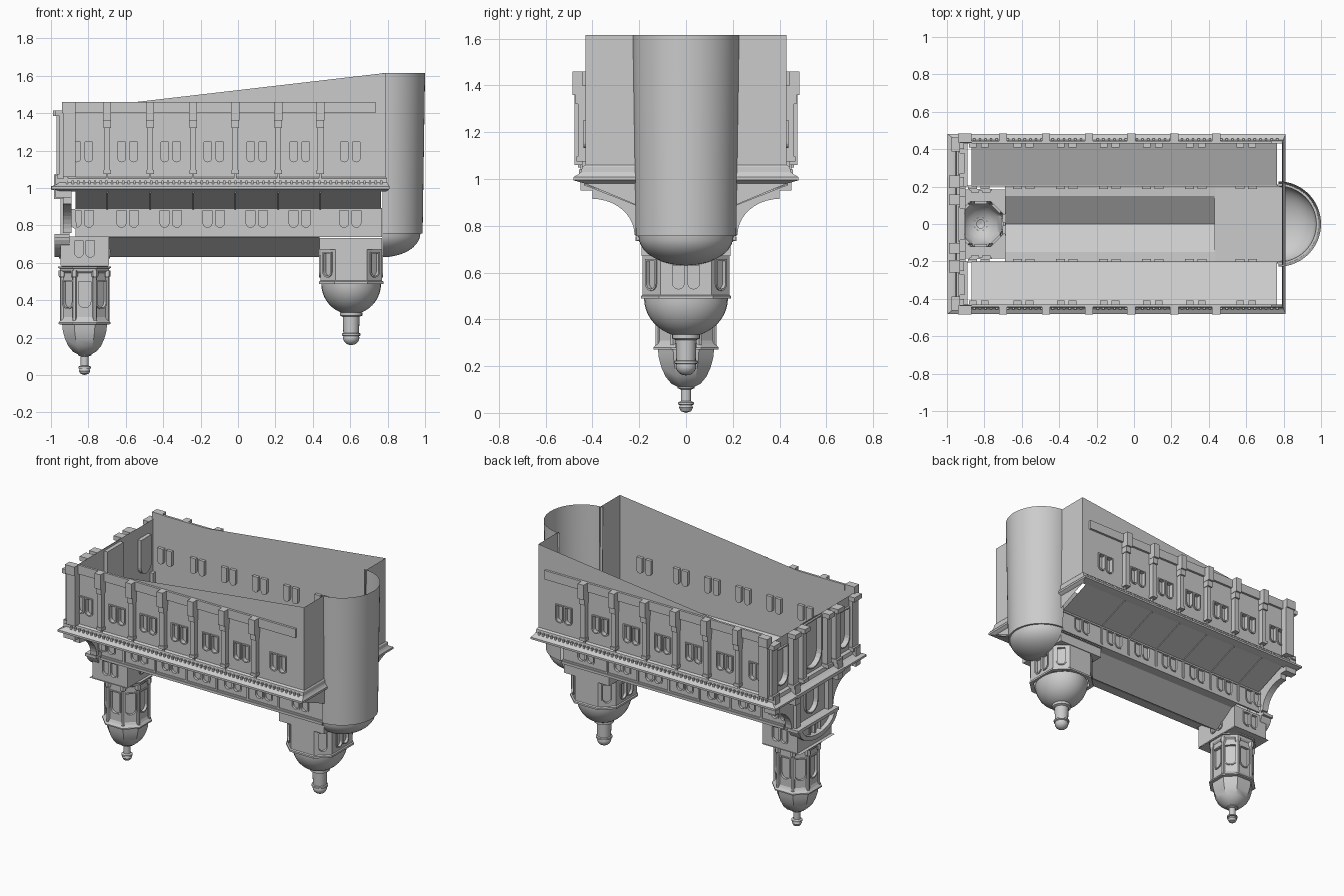
import bpy, bmesh
from math import sin, cos, pi, hypot
from mathutils import Matrix, Vector

if "Cube" in bpy.data.objects:
    bpy.data.objects.remove(bpy.data.objects["Cube"])


def finish(name, bm, smooth=False):
    bmesh.ops.recalc_face_normals(bm, faces=bm.faces[:])
    me = bpy.data.meshes.new(name)
    bm.to_mesh(me)
    bm.free()
    ob = bpy.data.objects.new(name, me)
    bpy.context.collection.objects.link(ob)
    if smooth:
        bpy.context.view_layer.objects.active = ob
        ob.select_set(True)
        bpy.ops.object.shade_smooth_by_angle(angle=0.7)
        ob.select_set(False)
    return ob


def add_box(bm, x0, x1, y0, y1, z0, z1):
    m = Matrix.Translation(((x0+x1)/2, (y0+y1)/2, (z0+z1)/2)) @ Matrix.Diagonal((x1-x0, y1-y0, z1-z0, 1))
    bmesh.ops.create_cube(bm, size=1, matrix=m)


def boxes(name, items):
    bm = bmesh.new()
    for i in items:
        add_box(bm, *i)
    return finish(name, bm)


def loft(name, rings, closed=True, smooth=False, cap=False):
    bm = bmesh.new()
    vs = [[bm.verts.new(p) for p in r] for r in rings]
    n = len(rings[0])
    for a, b in zip(vs, vs[1:]):
        for i in range(n if closed else n-1):
            j = (i+1) % n
            bm.faces.new((a[i], a[j], b[j], b[i]))
    if cap:
        bm.faces.new(vs[0])
        bm.faces.new(vs[-1])
    return finish(name, bm, smooth)


def lathe(name, prof, cx, cy=0, n=32, sx=1, sy=1, a0=0, a1=2*pi):
    full = a1-a0 > 6.2
    k = n if full else n+1
    rings = [[(cx+sx*r*cos(a0+(a1-a0)*i/n), cy+sy*r*sin(a0+(a1-a0)*i/n), z) for i in range(k)] for r, z in prof]
    return loft(name, rings, full, n > 8)


def frame(o, u, n):
    m = Matrix((u, (0, 0, 1), n)).transposed().to_4x4()
    m.translation = o
    return m


def side(s, y):
    return frame((0, s*y, 0), (1, 0, 0), (0, s, 0))


# hanging arch outline: round end at the bottom
def arch(c, w, z0, z1):
    r = w/2
    return [(c-r, z1)] + [(c-r*cos(pi*i/10), z0+r-r*sin(pi*i/10)) for i in range(11)] + [(c+r, z1)]


def rect(a, b, c, d):
    return [(a, c), (b, c), (b, d), (a, d)]


# flat wall with openings, recessed niches and raised trims
def wall(name, outline, holes, M, depth=0.02, trim=0.008):
    bm = bmesh.new()
    edges, loops = [], []
    for pts in [outline]+holes:
        v = [bm.verts.new(M @ Vector((p[0], p[1], 0))) for p in pts]
        edges += [bm.edges.new((v[i], v[(i+1) % len(v)])) for i in range(len(v))]
        loops.append(v)
    bmesh.ops.triangle_fill(bm, edges=edges, use_beauty=True, use_dissolve=False)
    nrm = M.to_3x3() @ Vector((0, 0, 1))
    for pts, v in zip(holes, loops[1:]):
        n = len(v)
        if depth:
            b = [bm.verts.new(q.co - nrm*depth) for q in v]
            for i in range(n):
                bm.faces.new((v[i], v[(i+1) % n], b[(i+1) % n], b[i]))
            bm.faces.new(b)
        if trim:
            cx = sum(p[0] for p in pts)/n
            z0, z1 = min(p[1] for p in pts), max(p[1] for p in pts)
            w = max(p[0] for p in pts)-cx
            fx, fz, cz = 1+0.008/w, 1+0.016/(z1-z0), (z0+z1)/2
            o = [M @ Vector((cx+(p[0]-cx)*fx, cz+(p[1]-cz)*fz, 0)) for p in pts]
            rings = [[bm.verts.new(q) for q in o], [bm.verts.new(q+nrm*trim) for q in o],
                     [bm.verts.new(q.co+nrm*trim) for q in v], v]
            for a, c in zip(rings, rings[1:]):
                for i in range(n):
                    bm.faces.new((a[i], a[(i+1) % n], c[(i+1) % n], c[i]))
    return finish(name, bm)


# ring of walls around a polygon; fn(edge index) gives its window outlines
def walls_around(name, poly, cx, z0, z1, fn):
    for i, (a, b) in enumerate(zip(poly, poly[1:]+poly[:1])):
        d = Vector((b[0]-a[0], b[1]-a[1], 0))
        L = d.length
        u = d/L
        o = (cx+(a[0]+b[0])/2, (a[1]+b[1])/2, 0)
        wall(f"{name}_{i}", rect(-L/2, L/2, z0, z1), fn(i), frame(o, u, (u.y, -u.x, 0)), 0.012, 0.006)


def octagon(a, b, c, d):
    return [(a, -b), (a, b), (c, d), (-c, d), (-a, b), (-a, -b), (-c, -d), (c, -d)]


BAYS = [-.83, -.59, -.36, -.13, .10, .33, .60]
PIERS = [-.70, -.47, -.24, -.015, .215, .44]

for s in (-1, 1):
    t = "front" if s < 0 else "rear"
    # aisle wall with paired windows and sloping open rim
    wall(f"aisle_wall_{t}", [(-.93, .985), (.79, .985), (.79, 1.615), (-.93, 1.415)],
         [arch(c+d, .042, 1.14, 1.245) for c in BAYS for d in (-.032, .032)], side(s, .43))
    # upper nave wall
    wall(f"clerestory_{t}", rect(-.87, .77, .745, .89),
         [arch(c+d, .048, .79, .88) for c in BAYS for d in (-.033, .033)], side(s, .2), .012, .005)
    loft(f"aisle_roof_{t}", [[(x, s*.435, .98), (x, s*.2, .888)] for x in (-.87, .765)], False)
    ys = lambda a, b: (min(s*a, s*b), max(s*a, s*b))
    boxes(f"plinth_band_{t}", [(-.87, .735, *ys(.43, .445), 1.40, 1.46)])
    boxes(f"nave_cornice_{t}", [(-.87, .77, *ys(.2, .212), .738, .755), (-.87, .77, *ys(.2, .206), .755, .765),
                                (-.87, .77, *ys(.2, .207), .88, .893)])
    # buttresses with stepped feet and caps
    b = []
    for x in PIERS:
        b += [(x-.016, x+.016, *ys(.43, .462), 1.09, 1.36), (x-.022, x+.022, *ys(.43, .485), 1.36, 1.46),
              (x-.02, x+.02, *ys(.43, .473), 1.32, 1.36), (x-.02, x+.02, *ys(.43, .468), 1.075, 1.095),
              (x-.006, x+.006, *ys(.43, .445), 1.04, 1.08), (x-.007, x+.007, *ys(.2, .208), .76, .885)]
    boxes(f"buttresses_{t}", b)
    for x in PIERS:
        loft("roof_rib", [[(x+d, s*.435, .98), (x+d, s*.435, .973), (x+d, s*.2, .881), (x+d, s*.2, .888)]
                          for d in (-.004, .004)], cap=True)
    boxes(f"dentils_{t}", [(-.92+.03*i, -.908+.03*i, *ys(.43, .458), 1.02, 1.04) for i in range(57)])
    # facade scroll, an arc sweeping in to the upper front
    arc = [(.22+.18*(1-cos(pi/2*i/10)), .915-.155*(1-sin(pi/2*i/10))) for i in range(11)]
    pts = [(.2, .76)] + arc + [(.4, .95), (.45, .95), (.45, .99), (.2, .99)]
    loft(f"scroll_{t}", [[(x, s*y, z) for y, z in pts] for x in (-.935, -.89)], cap=True)
    # back wall beside the apse
    wall(f"back_wall_{t}", [(s*.215, .89), (s*.43, .98), (s*.43, 1.615), (s*.215, 1.615)], [],
         frame((.79, 0, 0), (0, 1, 0), (1, 0, 0)))

# main cornice around the body
def ring(e, z):
    x0, x1, y = -.93-e*1.3, .79+e*.4, .43+e
    return [(x0, -y, z), (x1, -y, z), (x1, y, z), (x0, y, z)]


prof = [(0, 1.06), (.014, 1.052), (.018, 1.03), (.03, 1.02), (.052, 1.008), (.052, .995), (.02, .985), (0, .98)]
loft("main_cornice", [ring(e, z) for e, z in prof])

# nave roof and crossing ceiling
loft("nave_roof", [[(x, -.21, .738), (x, -.15, .735), (x, 0, .632), (x, .15, .735), (x, .21, .738)]
                   for x in (-.69, .435)], False)
wall("crossing_plate", rect(.43, .79, -.2, .2), [], Matrix.Translation((0, 0, .735)), 0, 0)
boxes("crossing_base", [(.435, .77, -.19, .19, .67, .733)])

# apse with rounded end
lathe("apse", [(.228, 1.615), (.215, .765), (.215, .757), (.203, .757)] +
      [(.203*cos(pi/2*i/10), .757-.127*sin(pi/2*i/10)) for i in range(1, 11)], .772, a0=-pi/2, a1=pi/2)

# crossing drum, dome and lantern
drum = octagon(.165, .11, .085, .185)
walls_around("drum", drum, .605, .49, .672, lambda i: (
    [arch(d, .05, .53, .63) for d in (-.033, .033)] if i in (0, 4) else [] if i in (2, 6) else [arch(0, .05, .53, .65)]))
loft("drum_cornice", [[(.605+x*k, y*k, z) for x, y in drum] for k, z in
                      ((1, .505), (1.04, .5), (1.04, .488), (.9, .488))])
lathe("crossing_dome", [(.16*cos(pi/2*i/14), .49-.165*sin(pi/2*i/14)) for i in range(15)], .605, sx=1, sy=1.12)
lathe("lantern", [(.06, .335), (.06, .318), (.045, .312), (.042, .225), (.05, .222), (.05, .212), (.042, .208)] +
      [(.044*cos(a), .2-.04*sin(a)) for a in (0, .3, .6, .9, 1.2, pi/2)], .605, n=20)

# bell tower on its square base
oct8 = octagon(.12, .055, .055, .12)
TX = -.82
walls_around("tower", oct8, TX, .28, .575, lambda i: [arch(0, .066, .36, .50)])
walls_around("tower_base", [(.13, -.18), (.13, .18), (-.13, .18), (-.13, -.18)], TX, .585, .74,
             lambda i: [arch(d, .045, .63, .72) for d in (-.03, .03)])
wall("tower_base_plate", rect(-.97, -.69, -.185, .185), [[(TX+x, y) for x, y in oct8]],
     Matrix.Translation((0, 0, .582)), 0, 0)
for nm, pr in (("tower_top_cornice", ((1, .545), (1.08, .555), (1.1, .57), (1.18, .572), (1.18, .58), (1, .582))),
               ("tower_ring", ((1, .31), (1.06, .295), (1.16, .28), (1.16, .272), (.98, .27)))):
    loft(nm, [[(TX+x*k, y*k, z) for x, y in oct8] for k, z in pr])
for x, y in oct8:
    lathe("tower_pilaster", [(.012, .29), (.012, .52), (.019, .53), (.019, .56)], TX+x, y, 6)
loft("tower_dome", [[(TX+x*k, y*k, z) for x, y in oct8] for k, z in
                    ((1, .272), (.97, .235), (.88, .195), (.73, .155), (.52, .125), (.28, .11))], smooth=True)
lathe("tower_finial", [(.036, .118), (.036, .105), (.022, .1), (.022, .05), (.034, .045), (.034, .036), (.026, .034),
                       (.03, .022), (.022, .007), (0, 0)], TX, n=16)

# entrance facade: wall with portal and side windows
F = frame((-.93, 0, 0), (0, -1, 0), (-1, 0, 0))
wall("facade_wall", rect(-.43, .43, .985, 1.415),
     [arch(c, .11, 1.10, 1.34) for c in (-.325, .325)] + [arch(0, .17, 1.09, 1.40)], F, .025, .012)
wall("upper_facade", rect(-.2, .2, .73, .99), [arch(0, .12, .79, .94)],
     frame((-.92, 0, 0), (0, -1, 0), (-1, 0, 0)), .02, .012)
b = []
for s in (-1, 1):
    for y, w, x in ((.425, .03, -.955), (.225, .025, -.97), (.13, .02, -.97)):
        b += [(x, -.93, s*y-w, s*y+w, 1.05, 1.41), (x-.02, -.93, s*y-w-.008, s*y+w+.008, 1.385, 1.415),
              (x-.012, -.93, s*y-w-.006, s*y+w+.006, 1.05, 1.075)]
    b += [(-.975, -.91, s*.425-.025, s*.425+.025, .95, 1.07), (-.985, -.91, s*.225-.025, s*.225+.025, .94, 1.07),
          (-.95, -.90, s*.17-.022, s*.17+.022, .755, .98),
          (-.935, -.87, s*.455-.022, s*.455+.022, 1.06, 1.41), (-.94, -.87, s*.46-.025, s*.46+.025, 1.40, 1.46)]
boxes("facade_pilasters", b + [(-.98, -.9, -.215, .215, .735, .755), (-1, -.93, -.25, .25, .99, 1.012)])

# curved pediment, a hanging segment with a moulded rim
rim = [[(x, -k*.2*cos(pi*i/16), .745-j*.115*sin(pi*i/16)) for i in range(17)]
       for x, k, j in ((-.98, 1, 1), (-.9, 1, 1), (-.9, .84, .75), (-.98, .84, .75), (-.98, 1, 1))]
loft("pediment_rim", rim, False)
